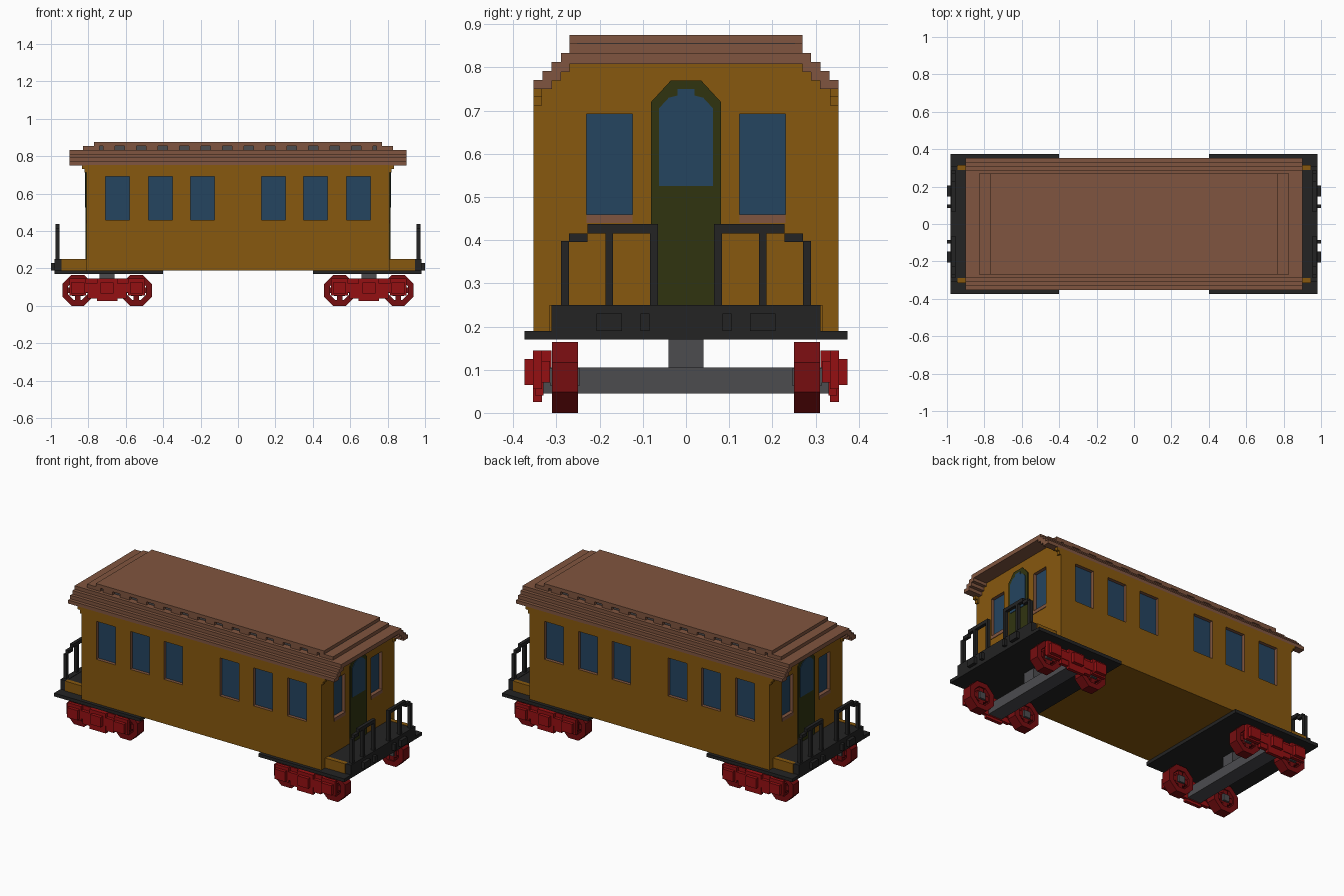
import bpy, bmesh, math
from mathutils import Matrix

old = bpy.data.objects.get("Cube")
if old:
    bpy.data.objects.remove(old)


def material(name, r, g, b):
    m = bpy.data.materials.new(name)
    m.use_nodes = True
    m.diffuse_color = (r, g, b, 1)
    bsdf = m.node_tree.nodes["Principled BSDF"]
    bsdf.inputs["Base Color"].default_value = (r, g, b, 1)
    bsdf.inputs["Roughness"].default_value = 0.9
    return m


OCHRE = material("ochre", 0.242, 0.098, 0.0045)
BROWN = material("roof brown", 0.216, 0.091, 0.050)
BLUE = material("glass blue", 0.018, 0.058, 0.115)
BLACK = material("black iron", 0.017, 0.017, 0.017)
RED = material("frame red", 0.30, 0.005, 0.006)
WHEEL = material("wheel red", 0.18, 0.004, 0.005)
GREY = material("axle grey", 0.072, 0.072, 0.078)
GREEN = material("door green", 0.030, 0.034, 0.005)


def finish(name, bm, mat):
    bmesh.ops.recalc_face_normals(bm, faces=bm.faces)
    me = bpy.data.meshes.new(name)
    bm.to_mesh(me)
    bm.free()
    me.materials.append(mat)
    ob = bpy.data.objects.new(name, me)
    bpy.context.scene.collection.objects.link(ob)
    return ob


def boxes(name, mat, items):
    """Each item is x0, x1, y0, y1, z0, z1."""
    bm = bmesh.new()
    for x0, x1, y0, y1, z0, z1 in items:
        m = (Matrix.Translation(((x0 + x1) / 2, (y0 + y1) / 2, (z0 + z1) / 2))
             @ Matrix.Diagonal((abs(x1 - x0), abs(y1 - y0), z1 - z0, 1)))
        bmesh.ops.create_cube(bm, size=1, matrix=m)
    return finish(name, bm, mat)


def flip_x(items):
    return items + [(-b, -a, c, d, e, f) for a, b, c, d, e, f in items]


def flip_y(items):
    return items + [(a, b, -d, -c, e, f) for a, b, c, d, e, f in items]


def prism_x(name, mat, half, x0, x1):
    """Extrude along x a y-z outline given by its +y half, bottom to top."""
    outline = half + [(-y, z) for y, z in reversed(half)]
    bm = bmesh.new()
    face = bm.faces.new([bm.verts.new((x0, y, z)) for y, z in outline])
    ext = bmesh.ops.extrude_face_region(bm, geom=[face])
    bmesh.ops.translate(bm, vec=(x1 - x0, 0, 0),
                        verts=[v for v in ext["geom"] if isinstance(v, bmesh.types.BMVert)])
    return finish(name, bm, mat)


# Body shell with stepped shoulders
under = [(0.353, 0.752), (0.31, 0.752), (0.31, 0.772), (0.29, 0.772),
         (0.29, 0.792), (0.27, 0.792), (0.27, 0.812)]
body = prism_x("body", OCHRE, [(0.353, 0.19)] + under, -0.81, 0.81)

# Window recesses, cut with brown reveals
D = 0.022
SIDE = [0.19, 0.415, 0.645]
side_w = flip_x([(c - 0.064, c + 0.064, 0, 0, 0.46, 0.692) for c in SIDE])
cuts = flip_y([(a, b, 0.353 - D, 0.4, e, f) for a, b, _, _, e, f in side_w])
cuts += flip_x(flip_y([(0.81 - D, 0.86, 0.124, 0.23, 0.46, 0.692)]))
cutter = boxes("window_cutter", BROWN, cuts)
cutter.hide_render = True
body.data.materials.append(BROWN)
mod = body.modifiers.new("windows", "BOOLEAN")
mod.object = cutter
mod.solver = "EXACT"
mod.material_mode = "TRANSFER"
bpy.context.view_layer.objects.active = body
body.select_set(True)
bpy.ops.object.modifier_apply(modifier=mod.name)
bpy.data.objects.remove(cutter)

# Glass and end sills
glass = flip_y([(a, b, 0.353 - D - 0.004, 0.353 - D + 0.002, e, f) for a, b, _, _, e, f in side_w])
glass += flip_x(flip_y([(0.784, 0.79, 0.124, 0.23, 0.46, 0.692)]))
boxes("window_glass", BLUE, glass)
boxes("end_window_sill", BROWN, flip_x(flip_y([(0.805, 0.813, 0.124, 0.23, 0.44, 0.46)])))

# End doors with pointed panes
door = [(0.081, 0.19), (0.081, 0.72), (0.035, 0.77)]
pane = [(0.063, 0.525), (0.063, 0.705), (0.04, 0.73), (0.02, 0.735), (0.02, 0.75)]
for side, s in (("left", 1), ("right", -1)):
    prism_x(side + "_door", GREEN, door, s * 0.807, s * 0.815)
    prism_x(side + "_door_pane", BLUE, pane, s * 0.813, s * 0.818)

# Roof: stepped shell, clerestory and cap
roof = [(0.27, 0.808), (0.27, 0.79), (0.29, 0.79), (0.29, 0.77), (0.31, 0.77), (0.31, 0.75),
        (0.353, 0.75), (0.353, 0.771), (0.332, 0.771), (0.332, 0.792), (0.311, 0.792),
        (0.311, 0.813), (0.29, 0.813), (0.29, 0.834), (0.27, 0.834)]
prism_x("roof", BROWN, roof, -0.9, 0.9)
boxes("clerestory_strip", GREY, [(-0.77, 0.77, -0.252, 0.252, 0.83, 0.857)])
boxes("clerestory_posts", BROWN,
      flip_y([(x - 0.032, x + 0.032, 0.24, 0.27, 0.83, 0.857)
              for x in [i * 0.115 for i in range(-6, 7)]]))
boxes("roof_cap", BROWN, flip_x([(0.74, 0.83, -0.27, 0.27, 0.83, 0.855)])
      + [(-0.77, 0.77, -0.27, 0.27, 0.854, 0.875)])

# Eave brackets at the body corners
boxes("eave_brackets", OCHRE, flip_x(flip_y([(0.80, 0.835, 0.333, 0.353, 0.732, 0.752),
                                             (0.80, 0.82, 0.333, 0.353, 0.712, 0.734)])))

# End platforms
boxes("deck", BLACK, flip_x([(0.4, 0.98, -0.374, 0.374, 0.17, 0.19)]))
boxes("platform_floor", BLACK, flip_x([(0.81, 0.95, -0.295, 0.295, 0.185, 0.248),
                                       (0.945, 0.98, -0.311, 0.311, 0.17, 0.25)]))
boxes("platform_side", OCHRE, flip_x(flip_y([(0.805, 0.945, 0.29, 0.316, 0.19, 0.25)])))
boxes("bumper_blocks", BLACK, flip_x(flip_y([(0.975, 1.0, 0.148, 0.207, 0.19, 0.23),
                                             (0.975, 1.0, 0.085, 0.105, 0.19, 0.23)])))

# Railings: three posts, a top bar and a lower shoulder on each side
rail = [(0.955, 0.975, 0.065, 0.228, 0.416, 0.437),
        (0.955, 0.975, 0.228, 0.271, 0.396, 0.416),
        (0.955, 0.975, 0.271, 0.29, 0.25, 0.398),
        (0.955, 0.975, 0.169, 0.187, 0.25, 0.418),
        (0.955, 0.975, 0.065, 0.083, 0.25, 0.418)]
boxes("railing", BLACK, flip_x(flip_y(rail)))


# Octagonal spoked wheel, axis along y
def wheel(name, x, y):
    bm = bmesh.new()
    rings = []
    for r, dy in ((0.089, -0.03), (0.089, 0.03), (0.056, 0.03), (0.056, -0.03)):
        rings.append([bm.verts.new((x + r * math.cos((i + 0.5) * math.pi / 4), y + dy,
                                    0.0825 + r * math.sin((i + 0.5) * math.pi / 4)))
                      for i in range(8)])
    for k in range(4):
        a, b = rings[k], rings[(k + 1) % 4]
        for i in range(8):
            j = (i + 1) % 8
            bm.faces.new((a[i], a[j], b[j], b[i]))
    for sx, sz in ((0.11, 0.03), (0.03, 0.11), (0.06, 0.06)):
        bmesh.ops.create_cube(bm, size=1, matrix=Matrix.Translation((x, y, 0.0825))
                              @ Matrix.Diagonal((sx, 0.04 + sz * 0.05, sz, 1)))
    finish(name, bm, WHEEL)


# Trucks
for side, c in (("left", 0.70), ("right", -0.70)):
    for x in (c - 0.157, c + 0.157):
        for y in (-0.28, 0.28):
            wheel(side + "_wheel", x, y)
    boxes(side + "_bolster", GREY, [(c - 0.045, c + 0.045, -0.335, 0.335, 0.045, 0.105),
                                    (c - 0.04, c + 0.04, -0.04, 0.04, 0.085, 0.172)])
    boxes(side + "_axle_hubs", GREY, flip_y([(x - 0.02, x + 0.02, 0.245, 0.315, 0.063, 0.103)
                                             for x in (c - 0.157, c + 0.157)]))
    frame = [(c - 0.195, c + 0.195, 0.315, 0.354, 0.07, 0.12),
             (c - 0.12, c + 0.12, 0.312, 0.335, 0.105, 0.145),
             (c - 0.055, c + 0.055, 0.334, 0.354, 0.025, 0.145),
             (c - 0.105, c + 0.105, 0.33, 0.35, 0.04, 0.075),
             (c - 0.035, c + 0.035, 0.35, 0.374, 0.065, 0.125)]
    for x in (c - 0.157, c + 0.157):
        frame += [(x - 0.035, x + 0.035, 0.335, 0.374, 0.065, 0.125),
                  (x - 0.045, x + 0.045, 0.334, 0.354, 0.055, 0.145)]
    boxes(side + "_truck_frame", RED, flip_y(frame))
